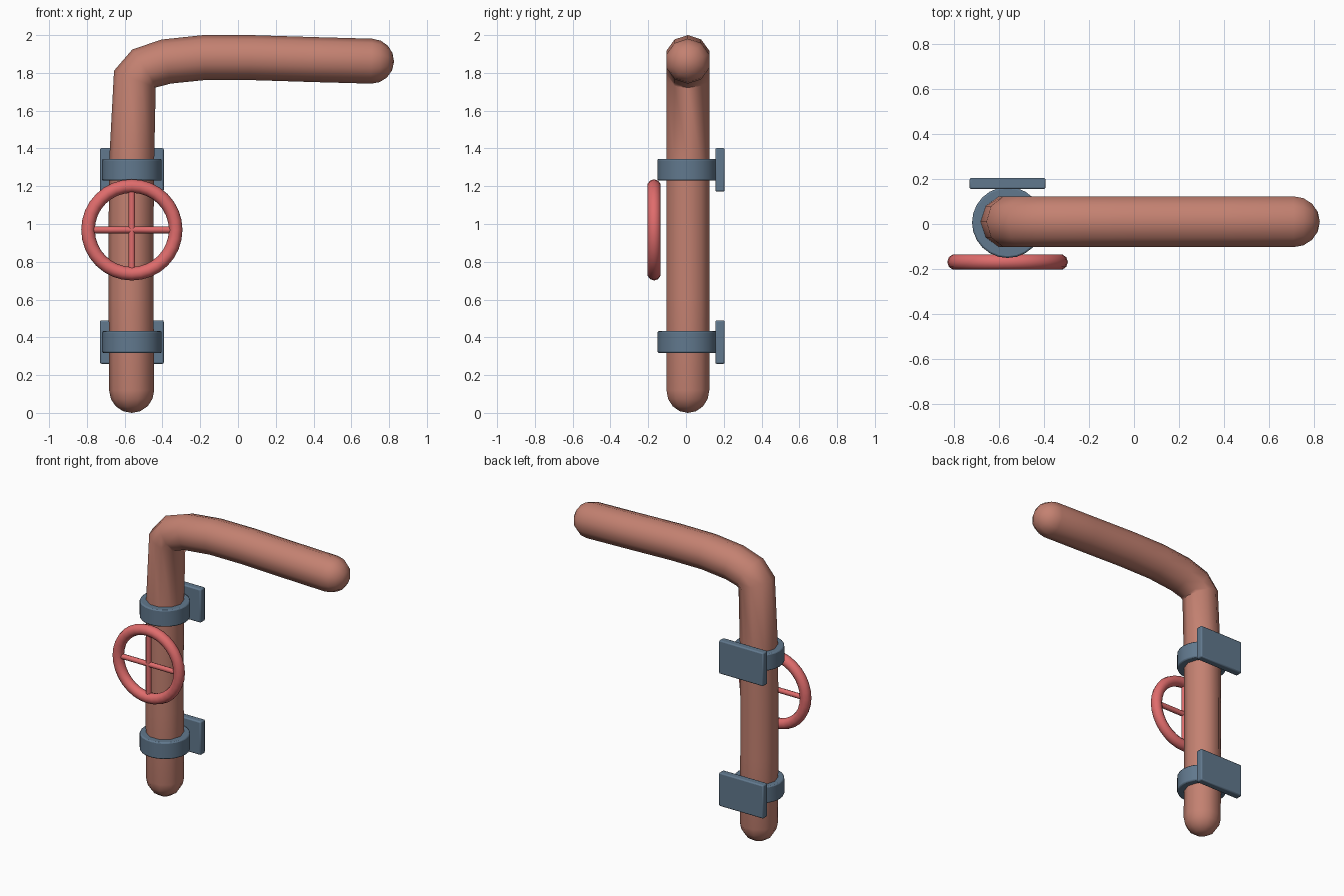
import bpy, bmesh, math
from mathutils import Vector

if "Cube" in bpy.data.objects:
    bpy.data.objects.remove(bpy.data.objects["Cube"])

PX, PY = -0.562, 0.01      # axis of the upright pipe
R = 0.119                  # pipe radius


def material(name, rgb):
    m = bpy.data.materials.new(name)
    m.diffuse_color = (*rgb, 1)
    m.use_nodes = True
    m.node_tree.nodes["Principled BSDF"].inputs["Base Color"].default_value = m.diffuse_color
    return m


CLAY = material("clay_pipe", (0.55, 0.22, 0.165))
STEEL = material("blue_steel", (0.12, 0.19, 0.27))
RED = material("red_wheel", (0.74, 0.15, 0.15))


def finish(name, mat, angle=40, bevel=0):
    o = bpy.context.object
    o.name = name
    o.data.materials.append(mat)
    if bevel:
        b = o.modifiers.new("bevel", "BEVEL")
        b.width, b.segments = bevel, 2
        b.limit_method = "ANGLE"
        b.angle_limit = math.radians(40)
    bpy.ops.object.shade_smooth_by_angle(angle=math.radians(angle))
    return o


# Pipe: ten-sided sweep along a bent path with domed ends
def build_pipe(path, sides=10, steps=4):
    pts = [Vector((x, PY, z)) for x, z in path]
    dirs = [(b - a).normalized() for a, b in zip(pts, pts[1:])]
    rings = []
    for i, p in enumerate(pts):
        t = (dirs[max(i - 1, 0)] + dirs[min(i, len(dirs) - 1)]).normalized()
        rings.append((p, t, R))
    for s in range(1, steps):
        a = s * math.pi / 2 / steps
        rise, rad = R * math.sin(a), R * math.cos(a)
        rings.insert(0, (pts[0] - dirs[0] * rise, dirs[0], rad))
        rings.append((pts[-1] + dirs[-1] * rise, dirs[-1], rad))
    bm = bmesh.new()
    loops = []
    for p, t, r in rings:
        n = Vector((-t.z, 0, t.x))
        loops.append([bm.verts.new(p + r * (n * math.cos(k * math.tau / sides)
                      + Vector((0, math.sin(k * math.tau / sides), 0))))
                      for k in range(sides)])
    for a, b in zip(loops, loops[1:]):
        for k in range(sides):
            j = (k + 1) % sides
            bm.faces.new((a[k], a[j], b[j], b[k]))
    tips = ((loops[0], pts[0] - dirs[0] * R), (loops[-1], pts[-1] + dirs[-1] * R))
    for loop, tip in tips:
        v = bm.verts.new(tip)
        for k in range(sides):
            bm.faces.new((loop[k], loop[(k + 1) % sides], v))
    bmesh.ops.recalc_face_normals(bm, faces=bm.faces)
    me = bpy.data.meshes.new("pipe")
    bm.to_mesh(me)
    bm.free()
    o = bpy.data.objects.new("pipe", me)
    bpy.context.collection.objects.link(o)
    bpy.context.view_layer.objects.active = o
    o.select_set(True)
    finish("bent_pipe", CLAY, 50)


build_pipe([(-0.563, R), (-0.566, 0.6), (-0.566, 0.98), (-0.563, 1.33),
            (-0.546, 1.767), (-0.495, 1.824), (-0.38, 1.86), (-0.18, 1.881),
            (0.067, 1.881), (0.416, 1.87), (0.707, 1.862)])

# Pipe clamps, each with a wall plate behind
for name, z in (("lower", 0.375), ("upper", 1.287)):
    bpy.ops.mesh.primitive_cylinder_add(vertices=24, radius=0.158, depth=0.116,
                                        location=(PX, PY - 0.003, z))
    finish(name + "_clamp", STEEL, 40, 0.008)
    bpy.ops.mesh.primitive_cube_add(size=1, location=(PX, 0.18, z))
    bpy.context.object.scale = (0.338, 0.05, 0.23)
    bpy.ops.object.transform_apply(location=False, rotation=False)
    finish(name + "_wall_plate", STEEL, 40, 0.008)

# Valve wheel: rim and two crossing spokes
WHEEL = (PX, -0.169, 0.969)
bpy.ops.mesh.primitive_torus_add(location=WHEEL, rotation=(math.pi / 2, 0, 0),
                                 major_radius=0.232, minor_radius=0.036,
                                 major_segments=32, minor_segments=10)
finish("wheel_rim", RED, 60)
for name, rot in (("upright_spoke", (0, 0, 0)), ("cross_spoke", (0, math.pi / 2, 0))):
    bpy.ops.mesh.primitive_cylinder_add(vertices=8, radius=0.018, depth=0.46,
                                        location=WHEEL, rotation=rot)
    finish(name, RED, 60)
